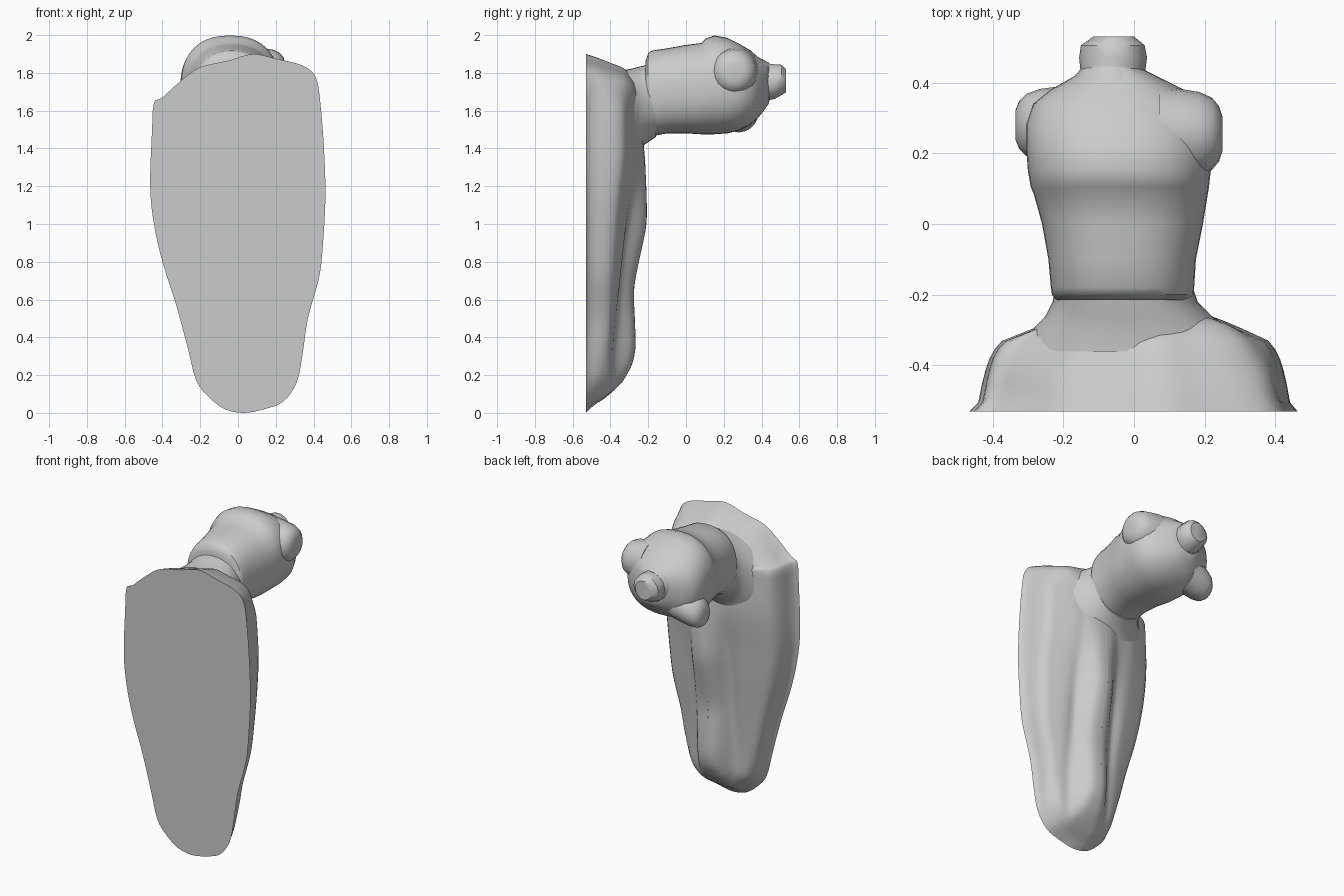
import bpy, bmesh, math
from mathutils import Vector

if "Cube" in bpy.data.objects:
    bpy.data.objects.remove(bpy.data.objects["Cube"])


def interp(table, v):
    """Linearly interpolate rows of (key, value)."""
    if v <= table[0][0]:
        return table[0][1]
    for (a, p), (b, q) in zip(table, table[1:]):
        if v <= b:
            return p + (q - p) * (v - a) / (b - a)
    return table[-1][1]


def soft(table, v, w=.06):
    """Interpolation averaged over a small window, to round the corners."""
    return sum(interp(table, v + w * k / 2) for k in (-2, -1, 0, 1, 2)) / 5


def clamp(v):
    return max(0, min(1, v))


def finish(name, rings, cap_start=True, cap_end=True, angle=40):
    """Skin a list of closed rings into a smooth object."""
    bm = bmesh.new()
    vr = [[bm.verts.new(p) for p in r] for r in rings]
    n = len(vr[0])
    for a, b in zip(vr, vr[1:]):
        for i in range(n):
            j = (i + 1) % n
            bm.faces.new((a[i], a[j], b[j], b[i]))
    if cap_start:
        bm.faces.new(vr[0])
    if cap_end:
        bm.faces.new(vr[-1])
    bmesh.ops.remove_doubles(bm, verts=bm.verts, dist=0.0005)
    bmesh.ops.recalc_face_normals(bm, faces=bm.faces)
    me = bpy.data.meshes.new(name)
    bm.to_mesh(me)
    bm.free()
    ob = bpy.data.objects.new(name, me)
    bpy.context.collection.objects.link(ob)
    bpy.ops.object.select_all(action='DESELECT')
    ob.select_set(True)
    bpy.context.view_layer.objects.active = ob
    bpy.ops.object.shade_smooth_by_angle(angle=math.radians(angle))
    return ob


# Seat and legs: flat outline at y = -0.53, height rising inwards
outline = [(.03, 0), (.14, .02), (.24, .06), (.31, .16), (.34, .3), (.37, .5),
           (.43, .72), (.45, .9), (.463, 1.15), (.455, 1.4), (.435, 1.65),
           (.41, 1.78), (.34, 1.84), (.2, 1.875), (.08, 1.9), (-.05, 1.865),
           (-.2, 1.83), (-.3, 1.76), (-.4, 1.67), (-.445, 1.64), (-.455, 1.5),
           (-.465, 1.2), (-.445, 1.0), (-.4, .8), (-.33, .58), (-.27, .36),
           (-.22, .17), (-.15, .08), (-.07, .02)]
end_wall = [(0, 1), (.4, 1), (.6, .92), (.75, .76), (.87, .42), (.93, .25), (1, 0)]
side_wall = [(0, 1), (.3, 1), (.48, .95), (.65, .84), (.82, .72), (.88, .6),
             (.92, .38), (.95, .1), (1, 0)]
slab = [(0, .17), (.3, .17), (.7, .2), (1.1, .24), (1.35, .28), (1.9, .27)]
ridge = [(.0, .05), (.1, .15), (.2, .22), (.3, .265), (.5, .26), (.65, .25),
         (.8, .28), (1.0, .325), (1.2, .32), (1.4, .31), (1.6, .28), (1.9, .26)]


def dense(points, k):
    """Catmull-Rom resampling of a closed outline."""
    out, n = [], len(points)
    for i in range(n):
        p = [Vector(points[(i + d) % n]) for d in (-1, 0, 1, 2)]
        for s in range(k):
            t = s / k
            out.append(.5 * (2 * p[1] + (p[2] - p[0]) * t
                             + (2 * p[0] - 5 * p[1] + 4 * p[2] - p[3]) * t * t
                             + (3 * p[1] - p[0] - 3 * p[2] + p[3]) * t ** 3))
    return out


rings = []
levels = [1, .985, .97, .95, .93, .91, .89, .86, .82, .76, .7, .64, .58, .52, .46,
          .4, .36, .32, .28, .24, .2, .16, .1, .05, 0]
for t in levels:
    ring = []
    for p in dense(outline, 4):
        cz = min(max(p.y, .28), 1.6)
        x = .03 + (p.x - .03) * t
        z = cz + (p.y - cz) * t
        s = soft(slab, z)
        r = math.exp(-(abs(x - .045) / .11) ** 3)
        h = s + (soft(ridge, z) - s) * r
        # Crease either side of the closed legs
        crease = math.exp(-((abs(x - .045) - .14) / .045) ** 2)
        h -= .02 * crease * clamp((1.3 - z) / .4)
        side = clamp((p.y - .1) / .3) * clamp((1.82 - p.y) / .2)
        w = interp(side_wall, t) * side + interp(end_wall, t) * (1 - side)
        ring.append((x, -.53 + h * w, z))
    rings.append(ring)
finish("seat_and_legs", rings, True, False)


def loft(name, rows, power=2.4, n=40, angle=40):
    """Loft along y; rows are y, x min, x max, z min, z max."""
    rings = []
    for y, x0, x1, z0, z1 in rows:
        ring = []
        for i in range(n):
            a = 2 * math.pi * i / n
            c, s = math.cos(a), math.sin(a)
            e = 2 / power
            ring.append(((x0 + x1) / 2 + (x1 - x0) / 2 * math.copysign(abs(c) ** e, c), y,
                         (z0 + z1) / 2 + (z1 - z0) / 2 * math.copysign(abs(s) ** e, s)))
        rings.append(ring)
    return finish(name, rings, angle=angle)


# Hips flaring from the seat into the waist
loft("hips", [(-.36, -.33, .33, 1.15, 1.815), (-.3, -.29, .28, 1.24, 1.82),
              (-.26, -.25, .22, 1.34, 1.83), (-.22, -.23, .18, 1.42, 1.84),
              (-.16, -.22, .16, 1.46, 1.85)], 2.2)

# Torso with a step below the chest
loft("torso", [(-.215, -.22, .155, 1.47, 1.86), (-.2, -.232, .168, 1.46, 1.905),
               (-.18, -.235, .17, 1.465, 1.918), (-.1, -.242, .175, 1.48, 1.93),
               (0, -.26, .195, 1.48, 1.948), (.08, -.282, .208, 1.475, 1.958),
               (.105, -.292, .212, 1.475, 1.982), (.15, -.3, .217, 1.475, 1.998),
               (.22, -.305, .222, 1.48, 1.985), (.28, -.305, .22, 1.495, 1.955),
               (.34, -.285, .19, 1.525, 1.92), (.38, -.235, .14, 1.56, 1.885),
               (.42, -.165, .06, 1.61, 1.86), (.44, -.13, .02, 1.64, 1.85)], 2.35)

# Neck collar and neck stump
loft("neck_collar", [(.37, -.18, .055, 1.62, 1.885), (.41, -.175, .05, 1.635, 1.87),
                     (.445, -.145, .02, 1.655, 1.85)], 2, 20)
loft("neck", [(.42, -.15, .03, 1.65, 1.85), (.47, -.155, .037, 1.66, 1.848),
              (.505, -.15, .03, 1.68, 1.845), (.53, -.115, .0, 1.695, 1.82)], 2, 14)


# Cut arm stumps, the left shoulder rolled lower than the right
def stump(name, x, y, z, r, depth, side, drop=0):
    rings = []
    for d, k in ((-.5, 1.1), (0, 1.04), (.45, .97), (.75, .84), (.92, .64), (1, .4)):
        rings.append([(x + side * depth * d, y + r * k * math.cos(2 * math.pi * i / 20),
                       z - drop * d + r * k * math.sin(2 * math.pi * i / 20))
                      for i in range(20)])
    return finish(name, rings)


stump("right_arm_stump", .13, .255, 1.805, .122, .12, 1)
stump("left_arm_stump", -.21, .28, 1.605, .105, .125, -1, .04)
